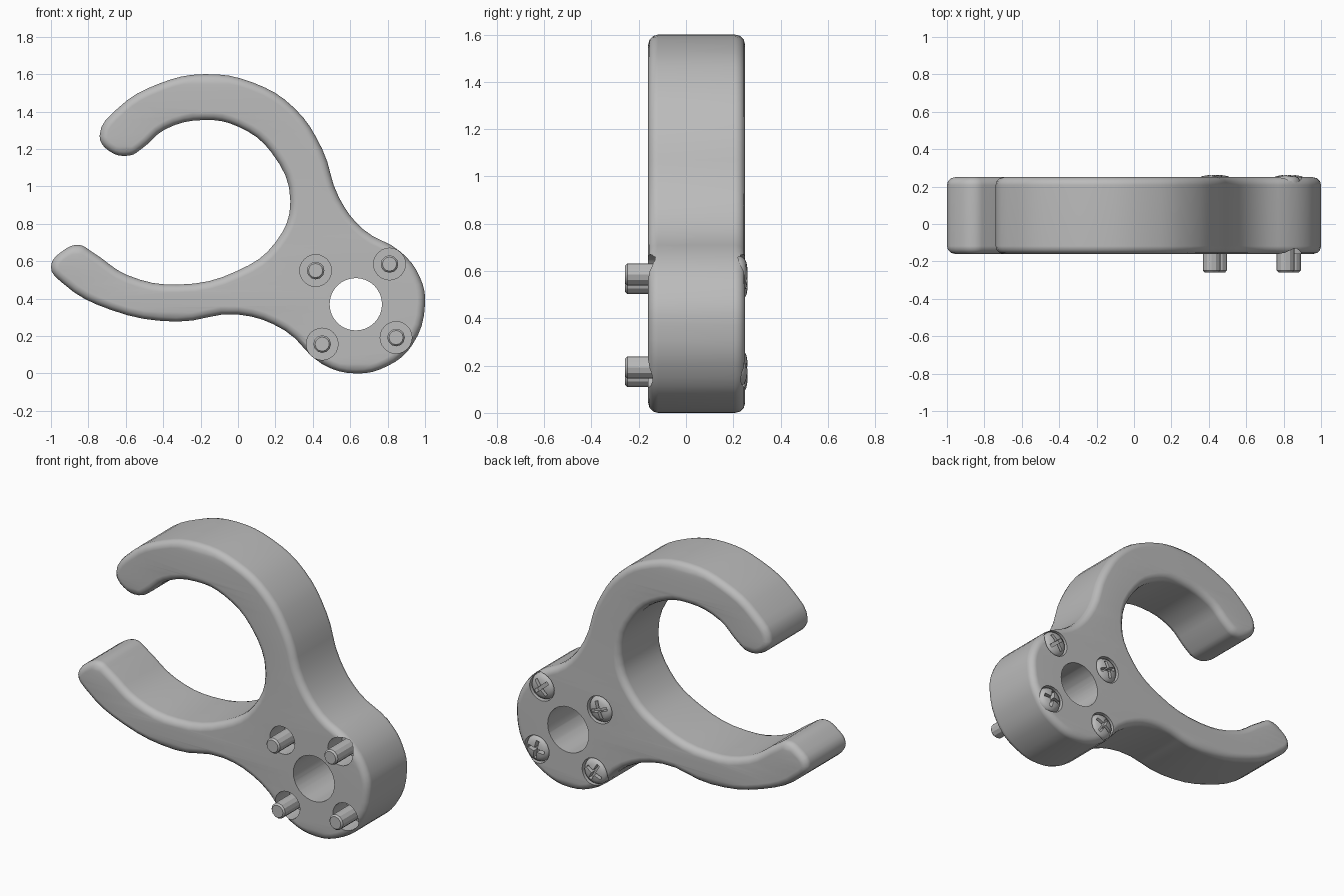
import bpy, bmesh, math
from mathutils import Matrix, Vector

cube = bpy.data.objects.get("Cube")
if cube:
    bpy.data.objects.remove(cube, do_unlink=True)

FRONT, BACK, ROUND = -0.16, 0.25, 0.042
SCREWS = [(0.415, 0.55), (0.81, 0.585), (0.45, 0.157), (0.845, 0.192)]
BORE = (0.63, 0.37)

grey = bpy.data.materials.new("plain grey")
grey.use_nodes = True
grey.diffuse_color = (0.5, 0.5, 0.5, 1)
grey.node_tree.nodes["Principled BSDF"].inputs["Base Color"].default_value = grey.diffuse_color


def activate(obj):
    bpy.ops.object.select_all(action='DESELECT')
    obj.select_set(True)
    bpy.context.view_layer.objects.active = obj


def mesh_object(name, bm):
    bmesh.ops.recalc_face_normals(bm, faces=bm.faces)
    mesh = bpy.data.meshes.new(name)
    bm.to_mesh(mesh)
    bm.free()
    obj = bpy.data.objects.new(name, mesh)
    bpy.context.collection.objects.link(obj)
    mesh.materials.append(grey)
    return obj


def lathe(bm, centre, profile, sides):
    """Closed solid turned around a front-to-back axis; profile holds (radius, y)."""
    x, z = centre
    rings = []
    for radius, y in profile:
        angles = [math.tau * i / sides for i in range(sides)]
        rings.append([bm.verts.new((x + radius * math.cos(a), y, z + radius * math.sin(a)))
                      for a in angles])
    for low, high in zip(rings, rings[1:]):
        for i in range(sides):
            j = (i + 1) % sides
            bm.faces.new((low[i], low[j], high[j], high[i]))
    bm.faces.new(rings[0])
    bm.faces.new(rings[-1])


def cut(obj, cutter):
    cutter.hide_render = True
    mod = obj.modifiers.new("cut", 'BOOLEAN')
    mod.operation, mod.solver, mod.object = 'DIFFERENCE', 'EXACT', cutter
    activate(obj)
    bpy.ops.object.modifier_apply(modifier=mod.name)
    bpy.data.objects.remove(cutter, do_unlink=True)


def smooth(obj, degrees):
    activate(obj)
    bpy.ops.object.shade_smooth_by_angle(angle=math.radians(degrees))


# Open clamp outline, clockwise from the upper jaw tip
outline = [
    (-0.58, 1.165), (-0.69, 1.19), (-0.74, 1.27), (-0.64, 1.42), (-0.42, 1.55),
    (-0.18, 1.6), (0.08, 1.555), (0.3, 1.42), (0.45, 1.2), (0.54, 0.94), (0.67, 0.77),
    (0.87, 0.65), (0.97, 0.52), (1, 0.37), (0.93, 0.15), (0.8, 0.04), (0.63, 0),
    (0.45, 0.05), (0.25, 0.23), (0, 0.315), (-0.33, 0.277), (-0.68, 0.34),
    (-0.94, 0.485), (-1, 0.57), (-0.93, 0.66), (-0.85, 0.687), (-0.78, 0.65),
    (-0.59, 0.525), (-0.32, 0.475), (0, 0.55), (0.2, 0.7), (0.28, 0.92),
    (0.18, 1.18), (0, 1.32), (-0.18, 1.355), (-0.39, 1.305), (-0.51, 1.205),
]
curve = bpy.data.curves.new("clamp_body", 'CURVE')
curve.dimensions, curve.fill_mode = '2D', 'BOTH'
curve.resolution_u = 4
curve.bevel_depth, curve.bevel_resolution = ROUND, 2
curve.offset = -ROUND
curve.extrude = (BACK - FRONT) / 2 - ROUND
spline = curve.splines.new('BEZIER')
spline.use_cyclic_u = True
spline.bezier_points.add(len(outline) - 1)
for point, (x, z) in zip(spline.bezier_points, outline):
    point.co = (x, z, 0)
    point.handle_left_type = point.handle_right_type = 'AUTO'
body = bpy.data.objects.new("clamp_body", curve)
bpy.context.collection.objects.link(body)
activate(body)
bpy.ops.object.convert(target='MESH')
body = bpy.context.object
body.data.transform(Matrix.Translation((0, (FRONT + BACK) / 2, 0))
                    @ Matrix.Rotation(math.pi / 2, 4, 'X'))
bm = bmesh.new()
bm.from_mesh(body.data)
bmesh.ops.remove_doubles(bm, verts=bm.verts, dist=0.0005)
bmesh.ops.recalc_face_normals(bm, faces=bm.faces)
bm.to_mesh(body.data)
bm.free()
body.data.materials.clear()
body.data.materials.append(grey)

# Round bore, front pockets and shallow back seats
bm = bmesh.new()
lathe(bm, BORE, [(0.14, FRONT - 0.2), (0.14, BACK + 0.2)], 32)
for spot in SCREWS:
    lathe(bm, spot, [(0.085, FRONT - 0.2), (0.085, FRONT + 0.14)], 24)
    lathe(bm, spot, [(0.085, BACK - 0.05), (0.085, BACK + 0.2)], 24)
cut(body, mesh_object("hole_cutter", bm))
smooth(body, 35)
weighted = body.modifiers.new("even_shading", 'WEIGHTED_NORMAL')
weighted.keep_sharp = True

# Screws: domed heads with a cross slot, shanks sticking out at the front
for number, spot in enumerate(SCREWS, 1):
    bm = bmesh.new()
    lathe(bm, spot, [(0.08, BACK - 0.06), (0.08, BACK - 0.02), (0.07, BACK - 0.004),
                     (0.05, BACK + 0.006), (0.02, BACK + 0.011)], 24)
    head = mesh_object(f"screw_head_{number}", bm)
    for turn in (0, math.pi / 2):
        bm = bmesh.new()
        place = (Matrix.Translation((spot[0], BACK, spot[1]))
                 @ Matrix.Rotation(0.35 * number + turn, 4, 'Y')
                 @ Matrix.Diagonal(Vector((0.11, 0.05, 0.02, 1))))
        bmesh.ops.create_cube(bm, size=1, matrix=place)
        cut(head, mesh_object("slot_cutter", bm))
    smooth(head, 35)

    bm = bmesh.new()
    lathe(bm, spot, [(0.038, FRONT - 0.098), (0.047, FRONT - 0.088),
                     (0.047, BACK - 0.055)], 12)
    smooth(mesh_object(f"screw_shank_{number}", bm), 25)
